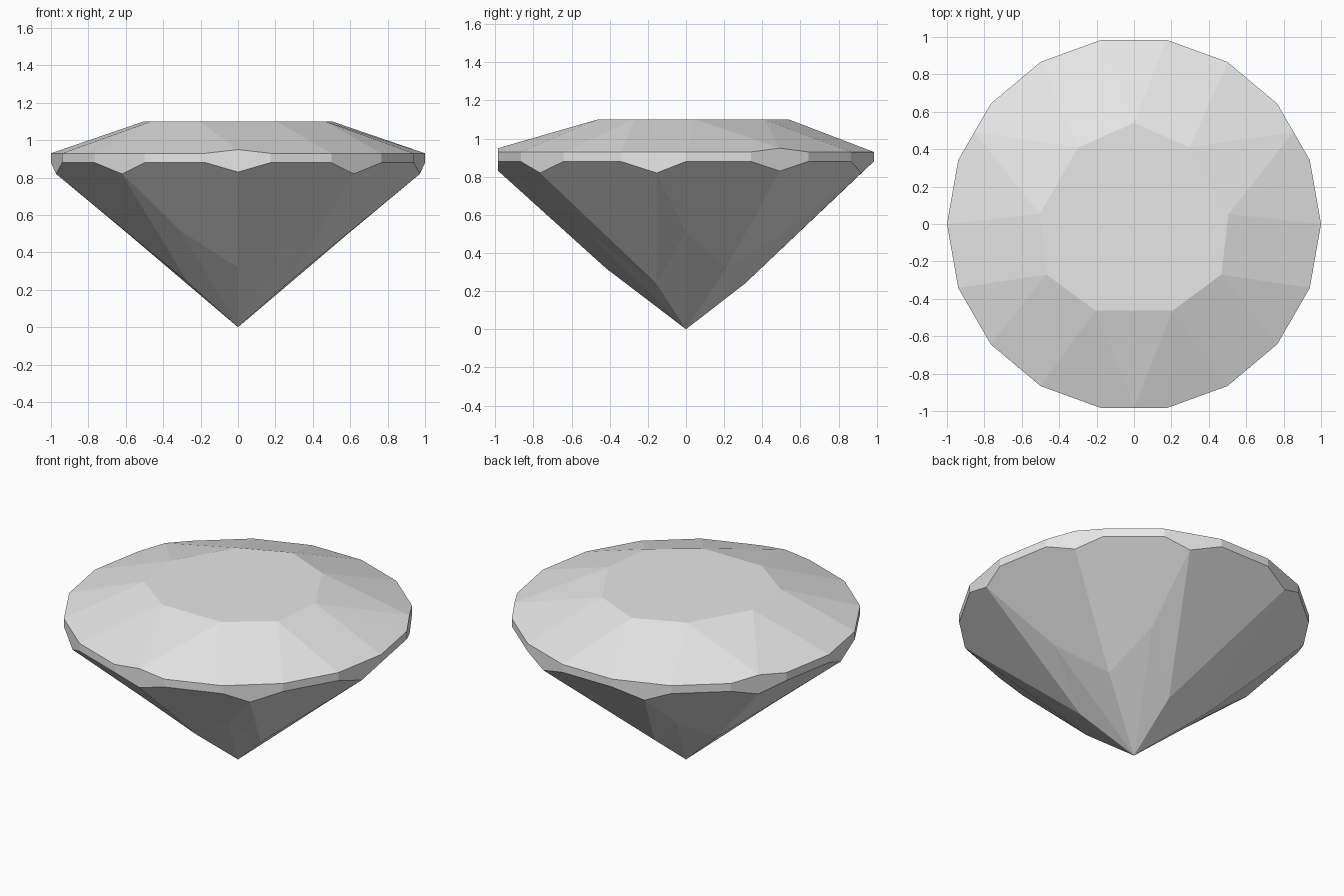
import bpy
import bmesh
from math import sin, cos, radians
from mathutils import Matrix

old = bpy.data.objects.get("Cube")
if old:
    bpy.data.objects.remove(old, do_unlink=True)

stone = bpy.data.materials.new("pale_grey_stone")
stone.use_nodes = True
GREY = (0.8, 0.8, 0.8, 1)
stone.diffuse_color = GREY
stone.node_tree.nodes["Principled BSDF"].inputs["Base Color"].default_value = GREY

# Corners of one sixth of the gem: angle from the front, radius, height
EDGE = cos(radians(10))
corners = {
    "table_mid": (0, 0, 1.1), "table_edge": (0, 0.463, 1.1),
    "table_a": (24, 0.507, 1.1), "table_b": (60, 0.54, 1.1),
    "top_0": (0, EDGE, 0.95), "top_10": (10, 1, 0.93), "top_30": (30, 1, 0.93),
    "top_50": (50, 1, 0.93), "top_60": (60, EDGE, 0.93),
    "low_0": (0, EDGE, 0.83), "low_10": (10, 1, 0.88), "low_30": (30, 1, 0.88),
    "low_39": (39, 0.985, 0.82), "low_50": (50, 1, 0.88), "low_60": (60, EDGE, 0.88),
    "keel_a": (0, 0.42, 0.32), "keel_b": (30, 0.6, 0.51), "keel_c": (60, 0.31, 0.24),
    "tip": (0, 0, 0),
}

facets = [
    # table
    "table_mid table_edge table_a table_b",
    # crown
    "table_edge top_0 table_a", "table_a top_0 top_10", "table_a top_10 top_30",
    "table_a top_30 top_50 table_b", "table_b top_50 top_60",
    # girdle
    "top_0 low_0 low_10 top_10", "top_10 low_10 low_30 top_30",
    "top_30 low_30 low_39 low_50 top_50", "top_50 low_50 low_60 top_60",
    # pavilion
    "low_0 keel_a keel_b low_39 low_30 low_10", "low_39 keel_c low_60 low_50",
    "low_39 keel_b keel_c", "keel_b tip keel_c", "keel_b keel_a tip",
]

bm = bmesh.new()


def add_sixth(turn, side):
    """One sixth of the gem, mirrored when side is -1, turned about z."""
    spin = Matrix.Rotation(radians(turn), 3, "Z")
    verts = {}
    for name, (angle, radius, z) in corners.items():
        a = radians(angle)
        verts[name] = bm.verts.new(spin @ Matrix.Diagonal((side, 1, 1))
                                   @ Matrix.Translation((radius * sin(a), -radius * cos(a), z)).translation)
    for facet in facets:
        ring = [verts[n] for n in facet.split()]
        bm.faces.new(ring if side > 0 else ring[::-1])


for turn in (0, 120, 240):
    for side in (1, -1):
        add_sixth(turn, side)

# Weld the sixths and merge the flat facets that meet across the seams
bmesh.ops.remove_doubles(bm, verts=bm.verts, dist=0.001)
bmesh.ops.dissolve_limit(bm, angle_limit=radians(0.3), verts=bm.verts, edges=bm.edges)
bmesh.ops.recalc_face_normals(bm, faces=bm.faces)

mesh = bpy.data.meshes.new("cut_gem")
bm.to_mesh(mesh)
bm.free()
mesh.materials.append(stone)
gem = bpy.data.objects.new("cut_gem", mesh)
bpy.context.collection.objects.link(gem)
